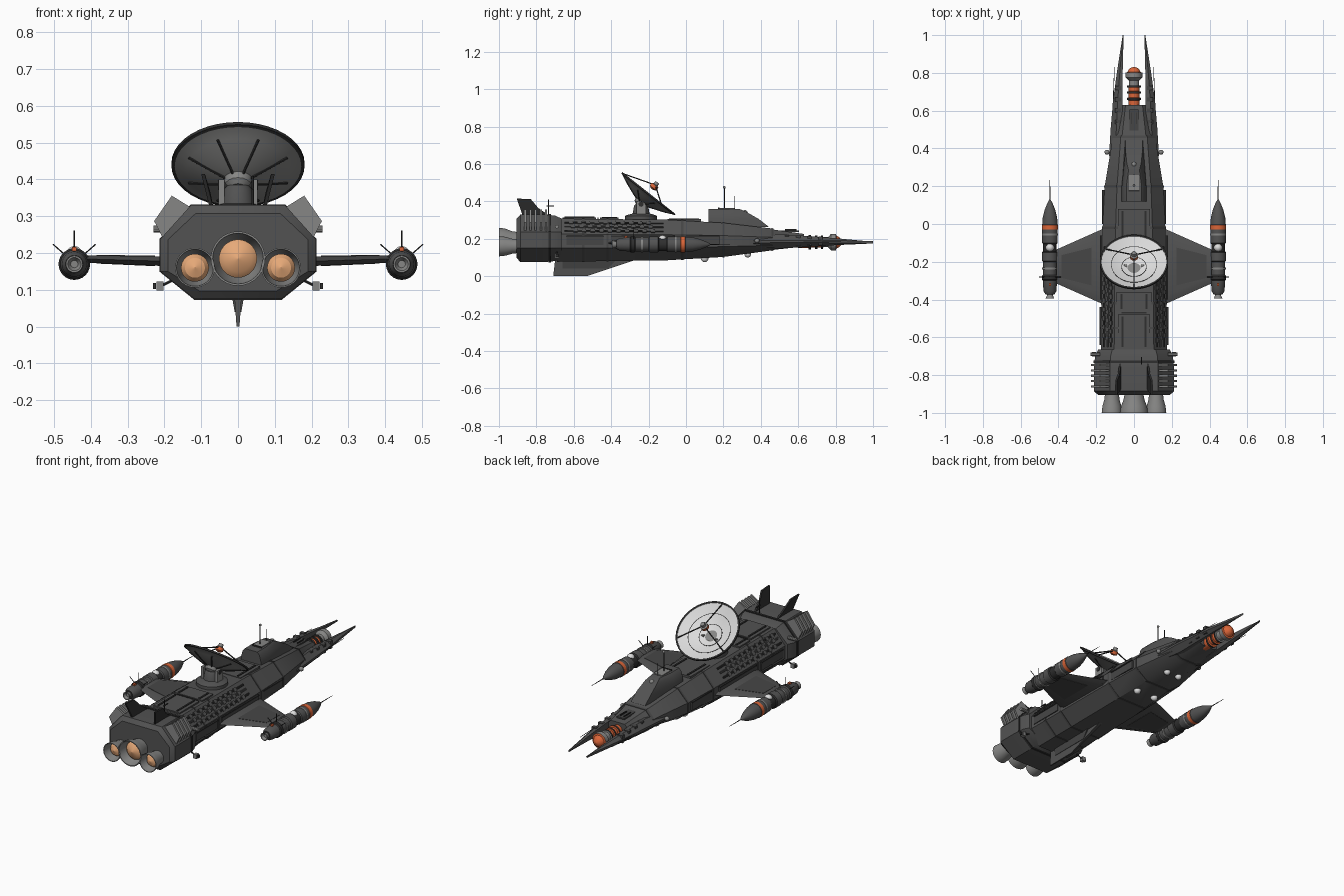
import bpy, bmesh, math
from mathutils import Vector, Matrix

if "Cube" in bpy.data.objects:
    bpy.data.objects.remove(bpy.data.objects["Cube"])

def mat(name, r, g, b):
    m = bpy.data.materials.new(name)
    m.diffuse_color = (r, g, b, 1)
    m.use_nodes = True
    m.node_tree.nodes["Principled BSDF"].inputs["Base Color"].default_value = m.diffuse_color
    return m

HULL = mat("hull_grey", .085, .085, .085)
DARK = mat("dark_trim", .028, .028, .028)
PANEL = mat("panel_grey", .062, .062, .062)
MID = mat("metal_grey", .24, .24, .235)
LIGHT = mat("light_grey", .72, .72, .72)
ORANGE = mat("orange", .70, .13, .04)
GLOW = mat("engine_glow", .80, .40, .19)

def finish(name, bm, mats):
    bmesh.ops.remove_doubles(bm, verts=bm.verts, dist=1e-6)
    bmesh.ops.recalc_face_normals(bm, faces=bm.faces)
    me = bpy.data.meshes.new(name)
    bm.to_mesh(me)
    bm.free()
    for m in mats:
        me.materials.append(m)
    ob = bpy.data.objects.new(name, me)
    bpy.context.collection.objects.link(ob)
    return ob

def loft(name, rings, m):
    """Skin a list of equal-length point rings and cap both ends."""
    bm = bmesh.new()
    vs = [[bm.verts.new(p) for p in r] for r in rings]
    n = len(rings[0])
    for a, b in zip(vs, vs[1:]):
        for i in range(n):
            bm.faces.new((a[i], a[(i + 1) % n], b[(i + 1) % n], b[i]))
    bm.faces.new(vs[0][::-1])
    bm.faces.new(vs[-1])
    return finish(name, bm, [m])

def lathe(name, prof, mats, at=(0, 0, 0), rot=None, n=24):
    """Spin (axial, radius, material) points; the default axis is y."""
    rot = rot or Matrix.Rotation(-math.pi / 2, 4, 'X')
    M = Matrix.Translation(at) @ rot
    bm = bmesh.new()
    rings = [[bm.verts.new(M @ Vector((max(r, 1e-4) * math.cos(2 * math.pi * i / n),
              max(r, 1e-4) * math.sin(2 * math.pi * i / n), h))) for i in range(n)] for h, r, _ in prof]
    for k in range(len(rings) - 1):
        for i in range(n):
            f = bm.faces.new((rings[k][i], rings[k][(i + 1) % n], rings[k + 1][(i + 1) % n], rings[k + 1][i]))
            f.material_index = prof[k + 1][2]
    for r, k in ((rings[0], 0), (rings[-1], -1)):
        if prof[k][1] > .001:
            bm.faces.new(r).material_index = prof[k][2]
    return finish(name, bm, mats)

def rod(name, a, b, r, m, n=6, r2=None):
    a, b = Vector(a), Vector(b)
    q = (b - a).to_track_quat('Z', 'Y').to_matrix().to_4x4()
    return lathe(name, [(0, r, 0), ((b - a).length, r if r2 is None else r2, 0)], [m], a, q, n)

def box(name, c, size, m, rot=0):
    bm = bmesh.new()
    M = Matrix.Translation(c) @ Matrix.Rotation(rot, 4, 'Y') @ Matrix.Diagonal((*size, 1))
    bmesh.ops.create_cube(bm, size=1, matrix=M)
    return finish(name, bm, [m])

def ball(name, c, r, m):
    bm = bmesh.new()
    bmesh.ops.create_uvsphere(bm, u_segments=16, v_segments=10, radius=r, matrix=Matrix.Translation(c))
    return finish(name, bm, [m])

def octa(y, w, tw, bw, zb, z1, z2, zt):
    half = [(bw, zb), (w, z1), (w, z2), (tw, zt)]
    return [(x, y, z) for x, z in half] + [(-x, y, z) for x, z in half[::-1]]

# Main hull, tapering to the nose
SEC = [(-.69, .175, .105, .10, .077, .150, .225, .308), (-.1, .170, .100, .095, .085, .152, .222, .302),
       (.20, .155, .090, .080, .103, .158, .217, .285), (.46, .112, .070, .055, .138, .165, .208, .255),
       (.475, .100, .062, .05, .142, .166, .206, .248), (.63, .068, .045, .04, .158, .170, .200, .226)]
loft("main_hull", [octa(*s) for s in SEC], HULL)

def hull_at(y):
    """Interpolated hull section."""
    for a, b in zip(SEC, SEC[1:]):
        if y <= b[0]:
            t = (y - a[0]) / (b[0] - a[0])
            return [p + (q - p) * t for p, q in zip(a, b)]
    return list(SEC[-1])

# Raised frames around the hull
for y in (-.55, -.42, -.02, .20, .462):
    rings = []
    for dy in (-.006, .006):
        s = hull_at(y + dy)
        rings.append(octa(y + dy, s[1] + .003, s[2] + .002, s[3] + .002, s[4] - .003, s[5], s[6], s[7] + .003))
    loft("hull_frame", rings, PANEL)

# Engine block with chamfered ends
loft("engine_block", [octa(y, .212 - d, .128 - d * .6, .118 - d * .6, .075 + d, .150, .237, .330 - d)
     for y, d in ((-.905, .022), (-.885, 0), (-.76, 0), (-.70, .006), (-.665, .022))], HULL)
loft("engine_block_band", [octa(y, .214, .129, .119, .073, .150, .238, .332) for y in (-.735, -.722)], DARK)

# Engines: bell nozzles with glowing cores
for x, z, r in ((0, .185, .074), (.117, .160, .054), (-.117, .160, .054)):
    lathe("engine_nozzle", [(-.89, r * .62, 0), (-.915, r * .72, 0), (-.93, r * .74, 0), (-.965, r * .93, 0),
          (-1, r, 0), (-1, r * .93, 0), (-.965, r * .85, 0), (-.925, r * .66, 0)], [MID], (x, 0, z), n=32)
    lathe("engine_core", [(-.925, r * .68, 0), (-.955, r * .70, 0), (-.970, r * .5, 0), (-.980, 0, 0)],
          [GLOW], (x, 0, z), n=32)

# Dorsal deck plates
for y0, y1, w in ((-.66, -.48, .085), (-.46, -.36, .092), (-.10, .08, .085)):
    z = hull_at((y0 + y1) / 2)[7]
    box("deck_plate", (0, (y0 + y1) / 2, z + .002), (w * 2, y1 - y0, .012), HULL)
    for s in (1, -1):
        box("deck_rail", (s * w * .72, (y0 + y1) / 2, z + .006), (.010, y1 - y0 - .02, .012), DARK)
box("deck_slot", (0, -.47, .309), (.13, .006, .008), DARK)
box("nose_hatch", (0, .55, .241), (.05, .11, .008), PANEL)
for s in (1, -1):
    box("nose_vent", (s * .012, .56, .246), (.005, .06, .010), DARK)

for s in (1, -1):
    # Pipes and small blocks on the upper slopes
    for t in (.25, .5, .78):
        pts = []
        for y in (-.65, -.12):
            h = hull_at(y)
            pts.append((s * (h[2] + (h[1] - h[2]) * t), y, h[7] + (h[6] - h[7]) * t))
        rod("slope_pipe", *pts, .006, PANEL if t == .5 else DARK)
        for k in range(10):
            p = Vector(pts[0]).lerp(Vector(pts[1]), (k + .5 + t) / 11.5)
            box("slope_block", p, (.022, .022, .012), HULL, s * .85)
    # Side strakes and panels
    for y0, y1 in ((-.64, -.44), (-.40, -.06), (.0, .18)):
        ya = (y0 + y1) / 2
        w = hull_at(ya)[1]
        box("side_panel", (s * w, ya, .188), (.010, y1 - y0, .045), PANEL)
        box("side_rail", (s * (w + .003), ya, .213), (.012, y1 - y0, .007), DARK)
    ball("side_sensor", (s * .143, .38, .19), .013, MID)
    ball("belly_sensor", (s * .06, .10, .095), .020, LIGHT)
    ball("belly_sensor", (s * .04, .33, .118), .018, LIGHT)

    # Radiator plates on the engine block shoulders
    for k in range(5):
        y = -.865 + k * .028
        pts = [(.125, .322), (.180, .356), (.228, .287), (.204, .240)]
        loft("radiator_plate", [[(s * x, y + d, z) for x, z in pts] for d in (0, .011)], MID)

    # Thruster boxes and knobs beside the engine block
    box("thruster_box", (s * .212, -.69, .110), (.020, .024, .024), MID)
    box("thruster_cap", (s * .227, -.69, .110), (.007, .016, .016), DARK)
    rod("thruster_arm", (s * .17, -.69, .13), (s * .21, -.69, .110), .004, DARK)
    rod("side_knob", (s * .18, -.69, .265), (s * .230, -.69, .265), .010, MID, 10)

    # Tail fins leaning outward
    prof = [(-.72, .315, .070), (-.79, .365, .080), (-.83, .412, .094), (-.905, .415, .095), (-.87, .315, .070)]
    loft("tail_fin", [[(s * (x + d), y, z) for y, z, x in prof] for d in (-.005, .005)], DARK)

    # Nose prongs
    rings = []
    for y, xi, xo, zb, zt in ((.36, .085, .132, .155, .210), (.50, .062, .124, .148, .224),
                              (.66, .061, .110, .157, .214), (.80, .060, .091, .166, .203), (1, .055, .060, .178, .184)):
        zm = (zb + zt) / 2
        rings.append([(s * xi, y, zb + .006), (s * (xi + xo) / 2, y, zb), (s * xo, y, zm - .006),
                      (s * xo, y, zm + .006), (s * (xi + xo) / 2, y, zt), (s * xi, y, zt - .002)])
    loft("nose_prong", rings, HULL)
    rod("prong_spike", (s * .114, .50, .187), (s * .104, .83, .187), .004, DARK, r2=.001)
    for y in (.54, .60, .66, .72):
        box("prong_greeble", (s * .085, y, .19), (.03, .022, .062 - (y - .54) * .10), PANEL)

    # Wings with an inset panel on each face
    def wing_ring(x, y0, y1, z, t):
        return [(s * x, y0, z), (s * x, y0 - .04, z + t), (s * x, y1 + .04, z + t),
                (s * x, y1, z), (s * x, y1 + .04, z - t), (s * x, y0 - .04, z - t)]
    loft("wing", [wing_ring(.14, -.015, -.435, .176, .014), wing_ring(.41, -.135, -.315, .184, .010)], HULL)
    for side in (1, -1):
        pan = [(.225, -.125), (.385, -.165), (.385, -.285), (.225, -.325)]
        loft("wing_panel", [[(s * x, y, .176 + (x - .14) * .03 + side * (.0135 - (x - .14) * .0148 + d))
              for x, y in pan] for d in (-.003, .002)], PANEL)

    # Wingtip pods
    px, pz = s * .445, .170
    lathe("pod", [(-.372, .024, 1), (-.355, .034, 0), (-.30, .038, 0), (-.295, .043, 1), (-.275, .043, 1),
          (-.27, .037, 0), (-.20, .037, 0), (-.195, .043, 0), (-.15, .043, 0), (-.145, .036, 1), (-.105, .036, 1),
          (-.10, .041, 0), (-.03, .041, 0), (-.028, .043, 2), (-.005, .043, 2), (-.003, .041, 0), (.035, .038, 0),
          (.075, .028, 0), (.11, .014, 0), (.130, .003, 0)], [HULL, DARK, ORANGE], (px, 0, pz))
    lathe("pod_nozzle", [(-.365, .014, 0), (-.378, .016, 0), (-.395, .023, 0), (-.395, .018, 0), (-.38, .010, 0)],
          [MID], (px, 0, pz))
    rod("pod_probe", (px, .12, pz), (px, .235, pz), .003, DARK, r2=.001)
    ball("pod_dome", (px, -.125, pz + .027), .022, LIGHT)
    for y in (-.235, -.055):
        lathe("pod_ring", [(y - .005, .036, 0), (y - .005, .043, 0), (y + .005, .043, 0), (y + .005, .036, 0)],
              [MID], (px, 0, pz))
    box("pod_light", (px, -.32, pz + .040), (.012, .016, .012), ORANGE)
    rod("pod_mast", (px, -.28, pz + .03), (px, -.28, .262), .002, DARK)
    for d in (1, -1):
        rod("pod_aerial", (px + d * .025, -.28, pz + .025), (px + d * .058, -.28, .224), .002, DARK)

# Ventral fin
prof = [(-.70, .085, .010), (-.71, .003, .004), (-.53, .003, .004), (-.26, .090, .010)]
loft("ventral_fin", [[(d * w, y, z - .003 * (z < .01)) for y, z, w in prof] for d in (-1, 1)], HULL)
loft("ventral_fin_root", [[(x, y, .04 + h) for x, y in ((-w, -.66), (w, -.66), (w, -.42 + h), (-w, -.42 + h))]
     for h, w in ((0, .009), (.045, .017))], PANEL)

# Cockpit housing
loft("cockpit", [[(x * k, y, z) for x, y in ((-.066, .12), (-.066, .20), (-.046, y1), (.046, y1), (.066, .20), (.066, .12))]
     for z, k, y1 in ((.262, 1, .445), (.305, .98, .39), (.345, .82, .32), (.360, .62, .285))], HULL)
box("cockpit_hatch", (0, .22, .361), (.055, .08, .008), MID)
box("cockpit_hatch_frame", (0, .175, .361), (.06, .008, .012), DARK)
ball("cockpit_sensor", (0, .315, .340), .014, MID)
rod("cockpit_mast", (0, .205, .355), (0, .205, .48), .003, DARK)
ball("mast_tip", (0, .205, .475), .007, MID)
rod("cockpit_aerial", (0, .26, .355), (0, .26, .43), .002, DARK)
rod("tail_aerial", (.04, -.735, .32), (.04, -.735, .41), .003, DARK)
box("tail_aerial_bar", (.04, -.725, .375), (.006, .04, .004), DARK)

# Nose emitter
lathe("nose_emitter", [(.60, .030, 0), (.625, .030, 1), (.655, .030, 1), (.656, .038, 0), (.668, .038, 0), (.669, .028, 1),
      (.69, .028, 1), (.691, .036, 0), (.702, .036, 0), (.703, .028, 1), (.722, .028, 1), (.723, .036, 0), (.733, .036, 0),
      (.734, .027, 2), (.76, .027, 2), (.775, .044, 2), (.802, .044, 2), (.804, .034, 1), (.818, .028, 1), (.828, .016, 1),
      (.832, 0, 1)], [DARK, ORANGE, MID], (0, 0, .182))

# Dish pedestal
UP = Matrix.Identity(4)
lathe("dish_base", [(.295, .085, 0), (.322, .085, 0), (.328, .072, 0), (.335, .045, 0), (.375, .038, 0), (.385, .03, 0)],
      [HULL], (0, -.24, 0), UP)
for s in (1, -1):
    box("dish_yoke", (s * .045, -.24, .362), (.016, .05, .075), MID)
rod("dish_axle", (-.055, -.24, .385), (.055, -.24, .385), .014, DARK, 12)

# Dish: metal back, light inside, dark rim
C = Vector((0, -.20, .442))
R = Matrix.Rotation(math.radians(-38.2), 4, 'X')
D = Matrix.Translation(C) @ R
curve = lambda r: -.058 + .058 * (r / .175) ** 1.5
steps = [.0, .035, .07, .105, .14, .172]
prof = [(curve(r) - .006, r, 0) for r in steps] + [(-.006, .181, 2), (.003, .181, 2), (.003, .172, 2)]
prof += [(curve(r) + .001, r, 1) for r in steps[::-1]]
lathe("dish", prof, [MID, LIGHT, DARK], C, R, 40)
lathe("dish_hub", [(-.085, .022, 0), (-.075, .036, 0), (-.052, .042, 0)], [MID], C, R, 16)
for k in range(8):
    a = math.radians(22.5 + 45 * k)
    P = lambda r: D @ Vector((r * math.cos(a), r * math.sin(a), curve(r) - .008))
    rod("dish_rib", P(.035), P(.145), .004, DARK)
for r in (.065, .12):
    lathe("dish_ring_line", [(curve(r - .0015) + .003, r - .0015, 0), (curve(r + .0015) + .003, r + .0015, 0)][:2]
          + [(curve(r) - .001, r + .0015, 0)], [DARK], C, R, 40).data
    me = bpy.context.collection.objects[-1].data
    bm = bmesh.new()
    bm.from_mesh(me)
    bmesh.ops.delete(bm, geom=[f for f in bm.faces if len(f.verts) > 4], context='FACES')
    bm.to_mesh(me)
    bm.free()
for k in range(3):
    a = math.radians(30 + 120 * k)
    rod("feed_strut", D @ Vector((.17 * math.cos(a), .17 * math.sin(a), 0)), D @ Vector((0, 0, .058)), .0035, DARK)
lathe("dish_feed", [(.030, .008, 0), (.038, .022, 0), (.056, .022, 0), (.06, .014, 1), (.076, .012, 1)],
      [ORANGE, MID], C, R, 16)

# Smooth the round parts, keep the edges sharp
bpy.ops.object.select_all(action='SELECT')
bpy.context.view_layer.objects.active = bpy.context.collection.objects[0]
bpy.ops.object.shade_smooth_by_angle(angle=math.radians(32))
